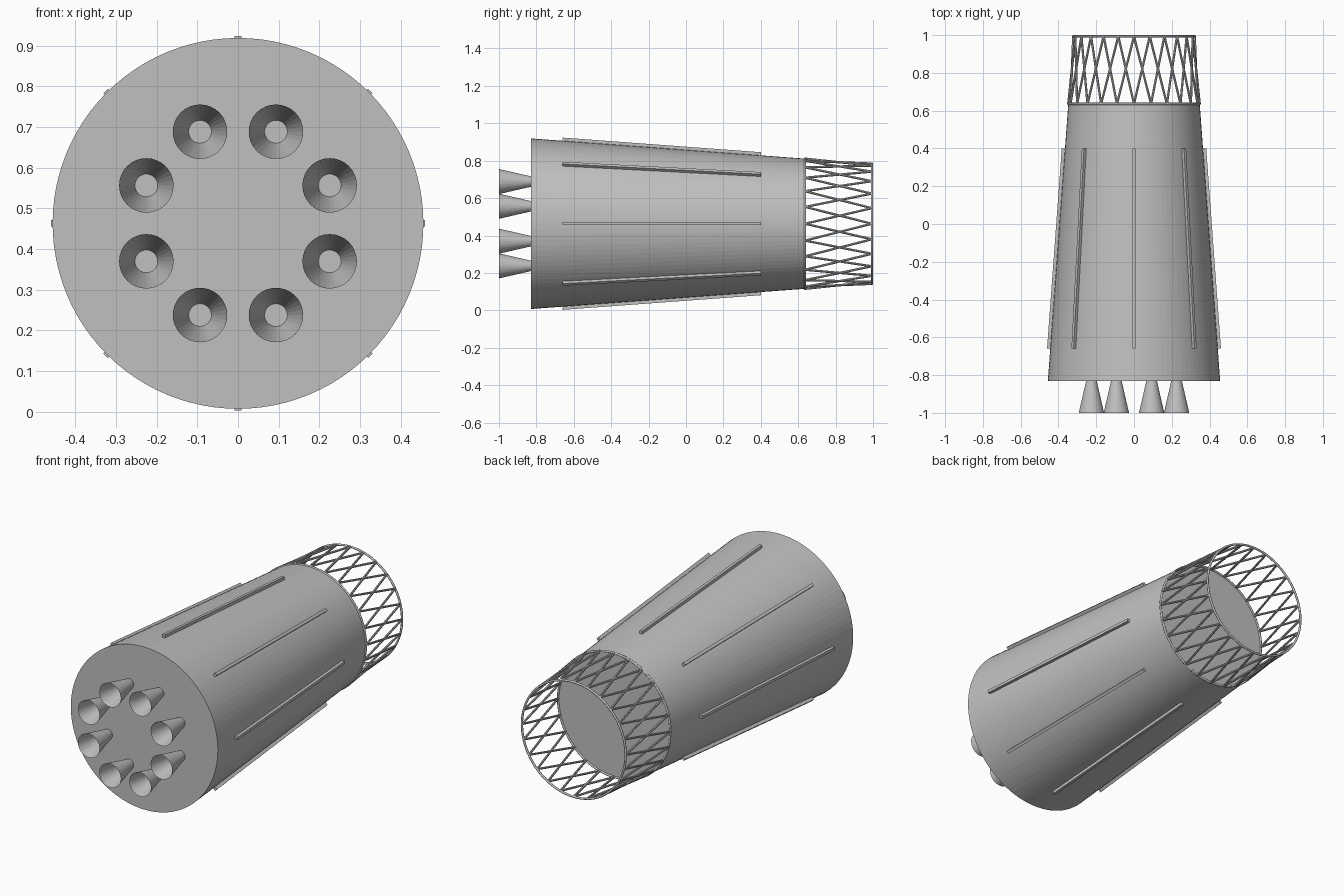
import bpy, bmesh, math
from mathutils import Vector

if "Cube" in bpy.data.objects:
    bpy.data.objects.remove(bpy.data.objects["Cube"])

CZ = 0.463                      # height of the long axis
Y0, Y1, Y2 = -0.83, 0.636, 0.994  # hull front, hull rear, lattice rear
R0, R1 = 0.456, 0.348           # hull radii
SLOPE = (R1 - R0) / (Y1 - Y0)

grey = bpy.data.materials.new("plain_grey")
grey.diffuse_color = (0.53, 0.53, 0.53, 1)
grey.use_nodes = True
grey.node_tree.nodes["Principled BSDF"].inputs["Base Color"].default_value = grey.diffuse_color


def hull_radius(y):
    return R0 + SLOPE * (y - Y0)


def polar(r, angle, y):
    return Vector((r * math.cos(angle), y, CZ + r * math.sin(angle)))


def add_tube(bm, a, b, ra, rb, sides, caps=True):
    """Straight tapered tube from point a to point b."""
    rot = (b - a).to_track_quat('Z', 'Y')
    loops = []
    for p, r in ((a, ra), (b, rb)):
        loops.append([bm.verts.new(p + rot @ Vector((r * math.cos(t), r * math.sin(t), 0)))
                      for t in (2 * math.pi * i / sides for i in range(sides))])
    for i in range(sides):
        j = (i + 1) % sides
        bm.faces.new((loops[0][i], loops[0][j], loops[1][j], loops[1][i]))
    if caps:
        bm.faces.new(loops[0][::-1])
        bm.faces.new(loops[1])


def finish(bm, name, smooth=False):
    mesh = bpy.data.meshes.new(name)
    bm.to_mesh(mesh)
    bm.free()
    mesh.materials.append(grey)
    obj = bpy.data.objects.new(name, mesh)
    bpy.context.collection.objects.link(obj)
    if smooth:
        bpy.ops.object.select_all(action='DESELECT')
        obj.select_set(True)
        bpy.context.view_layer.objects.active = obj
        bpy.ops.object.shade_smooth_by_angle(angle=math.radians(30))
    return obj


# Tapered hull, closed at both ends
bm = bmesh.new()
add_tube(bm, Vector((0, Y0, CZ)), Vector((0, Y1, CZ)), R0, R1, 96)
finish(bm, "hull")

# Eight open engine bells in a ring
for k in range(8):
    ang = math.radians(22.5 + 45 * k)
    bm = bmesh.new()
    add_tube(bm, polar(0.244, ang, -1.0), polar(0.244, ang, Y0), 0.067, 0.028, 32, caps=False)
    finish(bm, f"engine_bell_{k + 1}")

# Eight raised rails lying along the hull
for k in range(8):
    ang = math.radians(45 * k)
    side = Vector((-math.sin(ang), 0, math.cos(ang))) * 0.008
    bm = bmesh.new()
    ends = []
    for y in (-0.66, 0.40):
        r = hull_radius(y)
        low, high = polar(r - 0.008, ang, y), polar(r + 0.017, ang, y)
        ends.append([bm.verts.new(p) for p in (low - side, low + side, high + side, high - side)])
    for i in range(4):
        j = (i + 1) % 4
        bm.faces.new((ends[0][i], ends[0][j], ends[1][j], ends[1][i]))
    bm.faces.new(ends[0][::-1])
    bm.faces.new(ends[1])
    bmesh.ops.recalc_face_normals(bm, faces=bm.faces)
    finish(bm, f"rail_{k + 1}")

# Hoops at both ends of the rear lattice
for name, y in (("lattice_front_hoop", Y1), ("lattice_rear_hoop", Y2)):
    bpy.ops.mesh.primitive_torus_add(major_radius=hull_radius(y), minor_radius=0.006,
                                     major_segments=96, minor_segments=8,
                                     location=(0, y, CZ), rotation=(math.pi / 2, 0, 0))
    hoop = bpy.context.object
    hoop.name = name
    hoop.data.materials.append(grey)
    bpy.ops.object.shade_smooth_by_angle(angle=math.radians(50))

# Crossing struts between the hoops
COUNT = 24
step = 2 * math.pi / COUNT
bm = bmesh.new()
for k in range(COUNT):
    for turn in (-1, 1):
        add_tube(bm, polar(hull_radius(Y1), k * step, Y1),
                 polar(hull_radius(Y2), (k + turn) * step, Y2), 0.006, 0.006, 8)
finish(bm, "lattice_struts")
